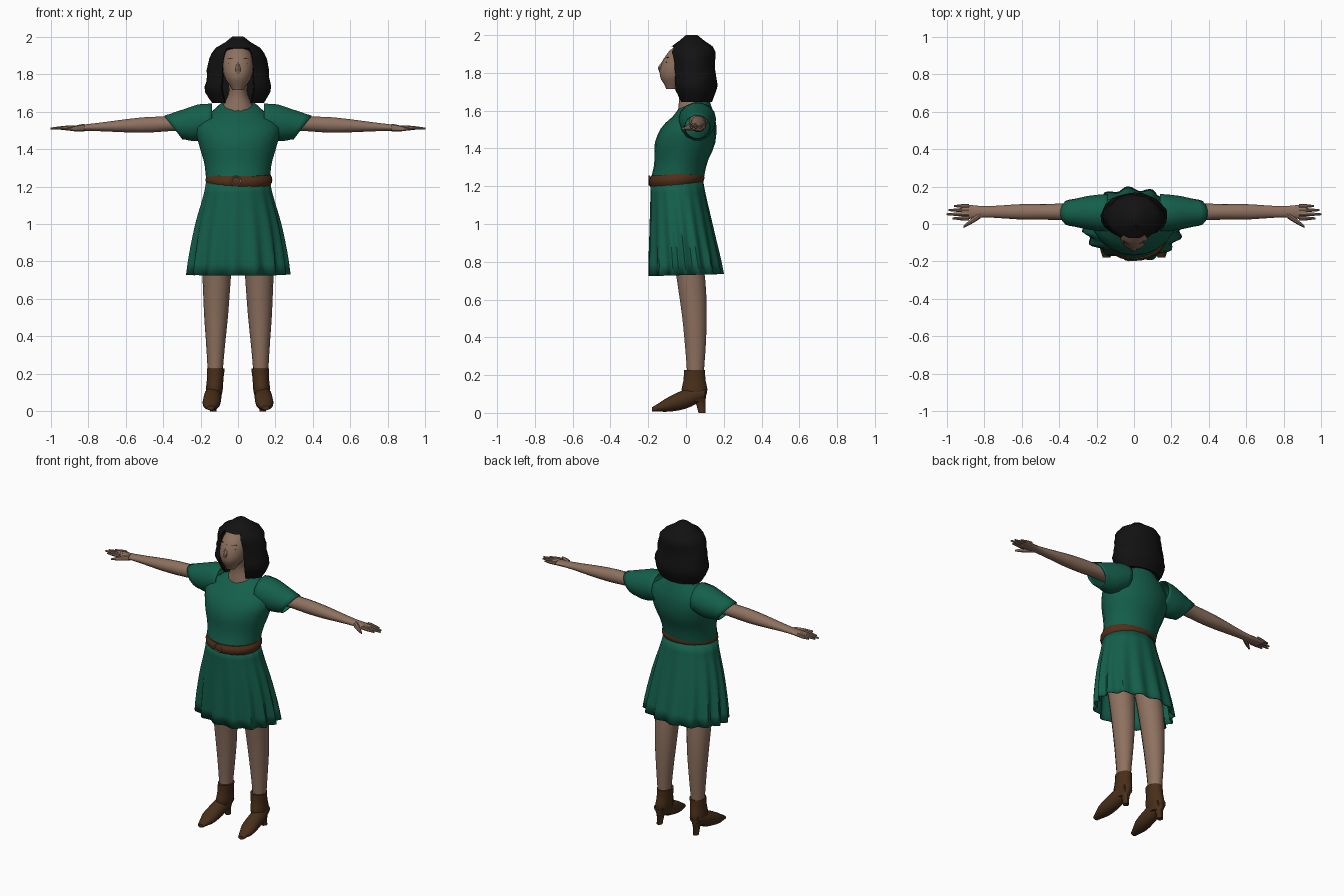
import bpy, bmesh, math, random

random.seed(4)
if "Cube" in bpy.data.objects:
    bpy.data.objects.remove(bpy.data.objects["Cube"])


def material(name, colour):
    mat = bpy.data.materials.new(name)
    mat.use_nodes = True
    mat.diffuse_color = (*colour, 1)
    shader = mat.node_tree.nodes["Principled BSDF"]
    shader.inputs["Base Color"].default_value = (*colour, 1)
    return mat


SKIN = material("warm skin", (.27, .165, .115))
DRESS = material("dark green cloth", (.007, .115, .07))
HAIR = material("black hair", (.006, .006, .006))
BELT = material("belt brown leather", (.085, .028, .01))
BOOT = material("boot brown leather", (.065, .028, .01))
BUCKLE = material("tan buckle", (.25, .16, .07))
DARK = material("eye dark brown", (.015, .01, .008))


def sample(values, f):
    """Smooth curve through evenly spaced values, read at fraction f."""
    last = len(values) - 1
    i = min(int(f * last), max(last - 1, 0))
    t = f * last - i
    before, a, b, after = (values[min(max(i + k, 0), last)] for k in (-1, 0, 1, 2))
    bend = 2 * before - 5 * a + 4 * b - after
    twist = 3 * (a - b) + after - before
    return a + t * (b - before + t * (bend + t * twist)) / 2


def plain(angle, f):
    return 1, 1


def form(name, mat, axis, start, end, wide, deep=None, lean=(0,), bow=0, mirror=1,
         sides=14, steps=8, shape=plain, closed=True, thickness=0):
    """Skin oval rings from start to end; lean slants them, shape alters their outline."""
    along = "xyz".index(axis)
    across, up = [k for k in range(3) if k != along]
    bm = bmesh.new()
    rows = []
    for step in range(steps + 1):
        f = step / steps
        centre = [a + (b - a) * f for a, b in zip(start, end)]
        centre[1] += bow * math.sin(math.pi * f)
        row = []
        for side in range(sides):
            angle = math.tau * side / sides
            scale_across, scale_up = shape(angle, f)
            height = sample(deep or wide, f) * scale_up * math.sin(angle)
            point = list(centre)
            point[across] += sample(wide, f) * scale_across * math.cos(angle)
            point[up] += height
            point[along] += sample(lean, f) * height
            point[0] *= mirror
            row.append(bm.verts.new(point))
        rows.append(row)
    for lower, upper in zip(rows, rows[1:]):
        for k in range(sides):
            bm.faces.new((lower[k - 1], lower[k], upper[k], upper[k - 1]))
    if closed:
        bm.faces.new(rows[0])
        bm.faces.new(rows[-1])
    bmesh.ops.recalc_face_normals(bm, faces=bm.faces)
    mesh = bpy.data.meshes.new(name)
    bm.to_mesh(mesh)
    bm.free()
    mesh.materials.append(mat)
    obj = bpy.data.objects.new(name, mesh)
    bpy.context.collection.objects.link(obj)
    bpy.ops.object.select_all(action="DESELECT")
    obj.select_set(True)
    bpy.context.view_layer.objects.active = obj
    bpy.ops.object.shade_smooth_by_angle(angle=math.radians(40))
    if thickness:
        obj.modifiers.new("cloth thickness", "SOLIDIFY").thickness = thickness


# Dress bodice with a scooped neckline
form("bodice", DRESS, "z", (0, -.05, 1.22), (0, .04, 1.64),
     wide=[.17, .18, .21, .22, .09], deep=[.14, .14, .16, .14, .08],
     lean=[0, 0, 0, .1, .4], sides=20, steps=10)


# Pleated skirt, folds deepen toward the hem
def pleats(angle, f):
    fold = math.cos(15 * angle + .8 * math.sin(2 * angle)) + .3 * math.sin(4 * angle)
    size = 1 + .06 * f * fold
    return size, size


form("skirt", DRESS, "z", (0, -.05, 1.23), (0, 0, .73),
     wide=[.17, .23, .265], deep=[.14, .165, .19], lean=[.03],
     sides=90, shape=pleats, closed=False, thickness=.006)

# Belt and buckle
form("belt", BELT, "z", (.005, -.05, 1.205), (.005, -.05, 1.265),
     wide=[.168, .177, .177, .168], deep=[.137, .146, .146, .137],
     lean=[.07], sides=28)
bpy.ops.mesh.primitive_torus_add(
    location=(-.01, -.195, 1.23), rotation=(math.pi / 2, 0, 0), major_radius=.024,
    minor_radius=.004, major_segments=16, minor_segments=6)
buckle = bpy.context.object
buckle.name = "buckle"
buckle.data.materials.append(BUCKLE)

# Neck, head and nose
form("neck", SKIN, "z", (0, .01, 1.77), (0, .04, 1.61),
     wide=[.052, .052, .09], deep=[.065, .062, .085], lean=[0, .1, .4])
form("head", SKIN, "z", (0, -.075, 1.715), (0, .01, 1.965),
     wide=[.03, .07, .083, .075, .04], deep=[.03, .085, .1, .09, .05],
     sides=18, steps=10)
form("nose", SKIN, "z", (0, -.13, 1.8), (0, -.11, 1.88),
     wide=[.014, .017, .01, .007], deep=[.01, .025, .015, .005], sides=8)


# Hair, parted at the front around the face and neck
def locks(angle, f):
    from_front = abs(angle - 1.5 * math.pi)
    if from_front < .3 and f < .8:
        return 1.8, .15
    size = random.uniform(.97, 1.03)
    return size, size


form("hair", HAIR, "z", (0, .05, 1.645), (0, .03, 2),
     wide=[.14, .175, .168, .155, .13, .03], deep=[.085, .12, .117, .113, .12, .03],
     sides=24, steps=12, shape=locks)

# Paired parts
for label, mirror in (("left", 1), ("right", -1)):
    def part(name, *where, **options):
        form(label + "_" + name, *where, mirror=mirror, **options)

    # Eyes and brows
    for name, height, size in (("eye", 1.857, .005), ("brow", 1.882, .003)):
        back = (height - 1.857) / 3
        part(name, DARK, "x", (.026, back - .114, height), (.055, back - .1, height),
             wide=[.003], deep=[.001, size, .001], sides=8)

    # Short flared sleeve
    part("sleeve", DRESS, "x", (.14, .06, 1.555), (.345, .06, 1.515),
         wide=[.1, .09, .07], deep=[.09, .1, .085, .065], lean=[0, 0, .2, .75],
         closed=False, thickness=.005)

    # Arm and palm
    part("arm", SKIN, "x", (.25, .065, 1.54), (.92, .065, 1.51),
         wide=[.05, .045, .042, .042, .035, .03, .042],
         deep=[.045, .04, .043, .037, .027, .018, .012], steps=12)

    # Fingers and thumb
    for i, (finger, tip) in enumerate(
            (("index", .97), ("middle", 1), ("ring", .99), ("little", .96))):
        y = .03 + .022 * i
        part(finger + "_finger", SKIN, "x", (.88, y, 1.516), (tip, y, 1.51),
             wide=[.011, .01, .005], sides=8, steps=4)
    part("thumb", SKIN, "x", (.82, .05, 1.515), (.91, -.015, 1.505),
         wide=[.02, .016, .006], sides=8, steps=4)

    # Bare leg
    part("leg", SKIN, "z", (.11, -.01, .95), (.122, .05, .2),
         wide=[.085, .08, .072, .063, .05, .04],
         deep=[.09, .08, .075, .066, .056, .045], bow=.02, steps=12)

    # Ankle boot: shaft, foot and heel
    part("boot_shaft", BOOT, "z", (.13, .045, .06), (.118, .045, .228),
         wide=[.036, .045, .044, .047], deep=[.05, .07, .06, .057])
    part("boot_foot", BOOT, "y", (.13, .1, .105), (.147, -.18, .018),
         wide=[.033, .045, .048, .046, .02], deep=[.03, .05, .05, .035, .012])
    part("boot_heel", BOOT, "z", (.132, .085, 0), (.13, .07, .1),
         wide=[.017, .021, .034], deep=[.02, .026, .038], sides=10)
